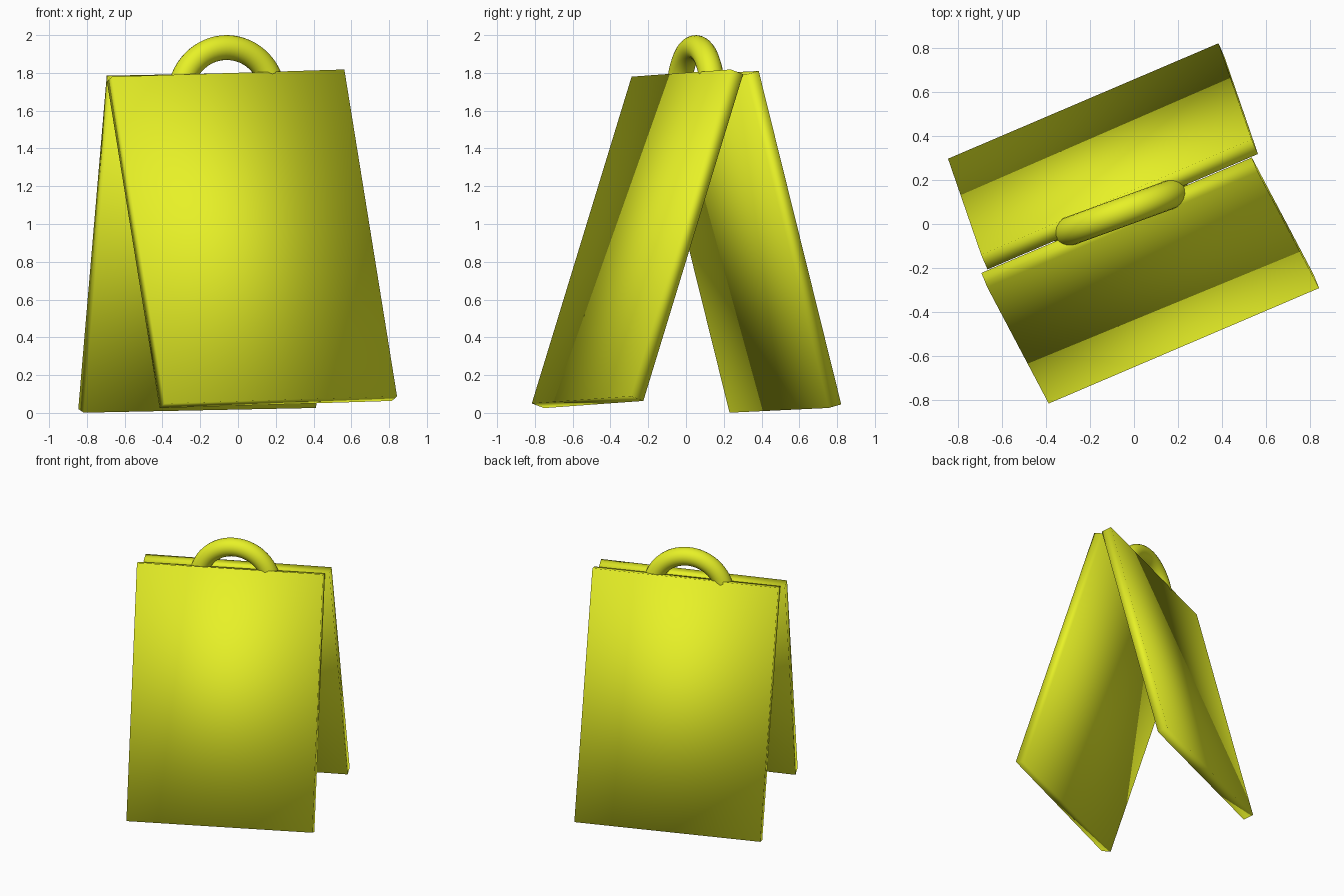
import bpy, bmesh, math
from mathutils import Vector, Matrix

if "Cube" in bpy.data.objects:
    bpy.data.objects.remove(bpy.data.objects["Cube"])

mat = bpy.data.materials.new("yellow_plastic")
mat.diffuse_color = (0.80, 0.88, 0.02, 1)
mat.use_nodes = True
mat.node_tree.nodes["Principled BSDF"].inputs["Base Color"].default_value = mat.diffuse_color


def finish(bm, name):
    bmesh.ops.recalc_face_normals(bm, faces=bm.faces)
    for f in bm.faces:
        f.smooth = True
    me = bpy.data.meshes.new(name)
    bm.to_mesh(me)
    bm.free()
    me.materials.append(mat)
    ob = bpy.data.objects.new(name, me)
    bpy.context.collection.objects.link(ob)
    return ob


def panel(name, top_left, across, down, inward, thickness=0.075):
    """Thin board from its outer top-left corner, width and height vectors."""
    o, u, v = Vector(top_left), Vector(across), Vector(down)
    v -= u * (v.dot(u) / u.dot(u))
    n = u.cross(v).normalized() * thickness * inward
    frame = Matrix((u, v, n)).transposed().to_4x4()
    frame.translation = o + (u + v + n) / 2
    bm = bmesh.new()
    bmesh.ops.create_cube(bm, size=1, matrix=frame)
    return finish(bm, name)


# Two leaning boards, slightly twisted against each other
panel("front_panel", (-0.667, -0.288, 1.78), (1.23, 0.525, 0.038), (0.287, -0.525, -1.73), 1)
panel("back_panel", (-0.695, -0.14, 1.785), (1.23, 0.525, 0.025), (-0.155, 0.435, -1.765), -1)

# Carry handle: half ring swept between the boards
bm = bmesh.new()
R, r, steps, sides = 0.265, 0.066, 32, 20
rings = []
for i in range(steps + 1):
    a = math.pi * i / steps
    ring = []
    for j in range(sides):
        b = 2 * math.pi * j / sides
        d = R + r * math.cos(b)
        ring.append(bm.verts.new((d * math.cos(a), r * math.sin(b), d * math.sin(a))))
    rings.append(ring)
for p, q in zip(rings, rings[1:]):
    for j in range(sides):
        k = (j + 1) % sides
        bm.faces.new((p[j], p[k], q[k], q[j]))
bm.faces.new(rings[0])
bm.faces.new(rings[-1])
handle = finish(bm, "handle")
handle.location = (-0.06, 0.052, 1.669)
handle.rotation_euler = (0, 0, math.radians(20))
